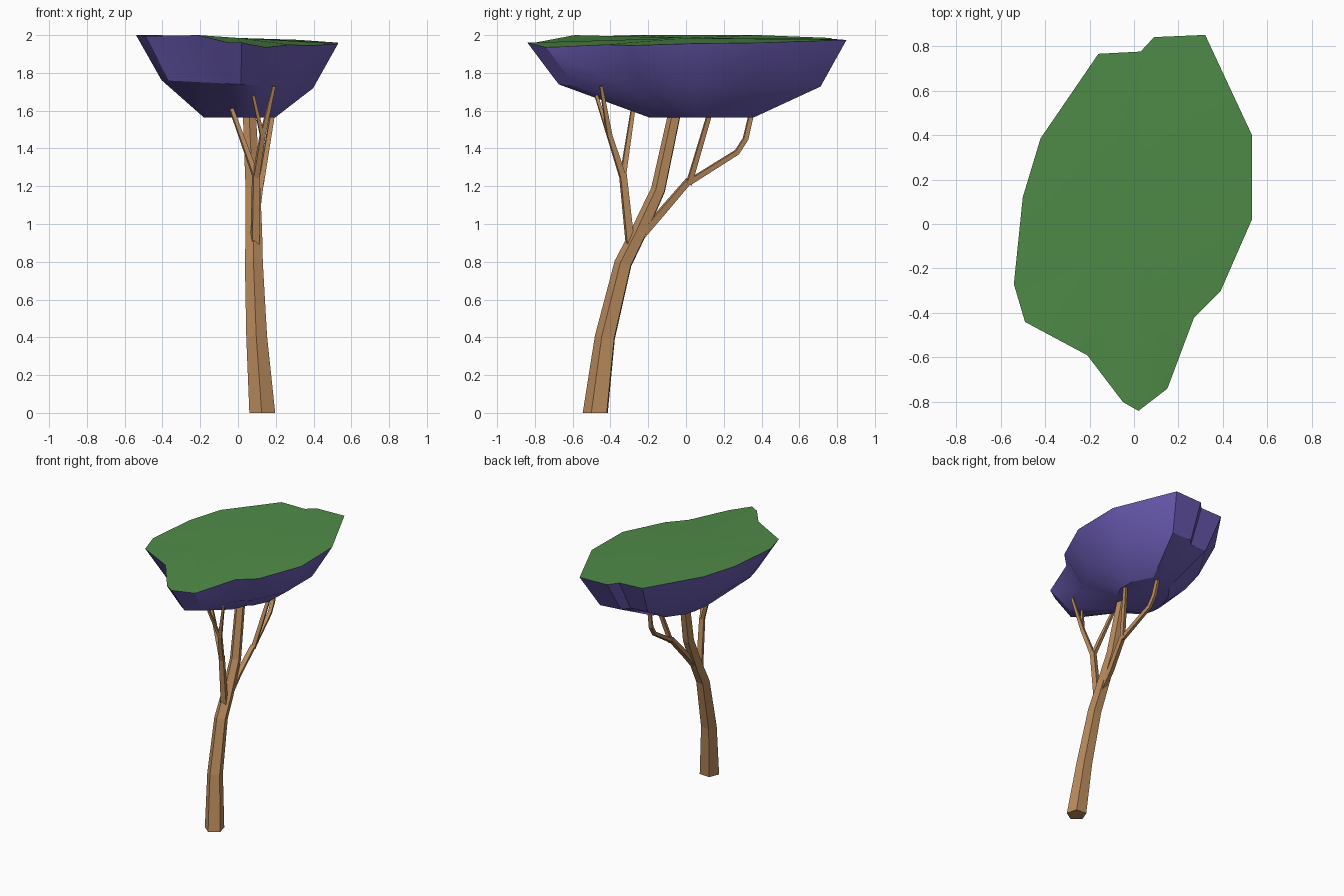
import bpy, bmesh, math
from mathutils import Vector

cube = bpy.data.objects.get("Cube")
if cube:
    bpy.data.objects.remove(cube, do_unlink=True)


def material(name, rgb):
    m = bpy.data.materials.new(name)
    m.use_nodes = True
    m.diffuse_color = (*rgb, 1)
    m.node_tree.nodes["Principled BSDF"].inputs["Base Color"].default_value = (*rgb, 1)
    return m


bark = material("bark brown", (0.49, 0.26, 0.11))
purple = material("canopy purple", (0.16, 0.115, 0.49))
green = material("canopy green", (0.08, 0.26, 0.065))


def finish(name, bm, mats):
    bmesh.ops.recalc_face_normals(bm, faces=bm.faces)
    mesh = bpy.data.meshes.new(name)
    bm.to_mesh(mesh)
    bm.free()
    for m in mats:
        mesh.materials.append(m)
    obj = bpy.data.objects.new(name, mesh)
    bpy.context.collection.objects.link(obj)
    return obj


def bridge(bm, a, b):
    n = len(a)
    for i in range(n):
        j = (i + 1) % n
        bm.faces.new((a[i], a[j], b[j], b[i]))


def limb(name, path, sides=4):
    """Tapered faceted tube along (x, y, z, radius) points."""
    bm = bmesh.new()
    pts = [Vector(p[:3]) for p in path]
    rings = []
    for i, p in enumerate(pts):
        d = (pts[min(i + 1, len(pts) - 1)] - pts[max(i - 1, 0)]).normalized()
        if p.z == 0:
            d = Vector((0, 0, 1))
        v = d.cross(Vector((1, 0, 0))).normalized()
        u = v.cross(d)
        ring = []
        for k in range(sides):
            t = 2 * math.pi * (k + 0.5) / sides + 0.25
            ring.append(bm.verts.new(p + path[i][3] * (u * math.cos(t) + v * math.sin(t))))
        rings.append(ring)
    for a, b in zip(rings, rings[1:]):
        bridge(bm, a, b)
    bm.faces.new(rings[0])
    bm.faces.new(rings[-1])
    return finish(name, bm, [bark])


# Leaning trunk running up into the canopy
limb("trunk", [(0.13, -0.475, 0, 0.072), (0.10, -0.425, 0.4, 0.058),
               (0.085, -0.33, 0.79, 0.05), (0.085, -0.25, 0.95, 0.046),
               (0.08, -0.145, 1.18, 0.041), (0.06, -0.055, 1.6, 0.036)], 5)

# Front branch with its forks
limb("front_branch", [(0.09, -0.295, 0.89, 0.028), (0.095, -0.335, 1.27, 0.024)])
limb("front_inner_fork", [(0.095, -0.335, 1.25, 0.02), (-0.035, -0.28, 1.61, 0.014)])
limb("front_outer_fork", [(0.095, -0.335, 1.25, 0.022), (0.13, -0.405, 1.47, 0.018),
                          (0.19, -0.45, 1.73, 0.011)])
limb("front_twig", [(0.13, -0.405, 1.46, 0.015), (0.08, -0.475, 1.68, 0.011)])

# Back branch with its forks
limb("back_branch", [(0.09, -0.27, 0.9, 0.026), (0.095, -0.14, 1.05, 0.025),
                     (0.12, 0.015, 1.23, 0.022)])
limb("back_straight_fork", [(0.12, 0.015, 1.21, 0.02), (0.185, 0.13, 1.6, 0.016)])
limb("back_bent_fork", [(0.12, 0.015, 1.22, 0.02), (0.085, 0.27, 1.38, 0.018),
                        (0.08, 0.315, 1.45, 0.018), (0.07, 0.35, 1.6, 0.016)])

# Bowl-shaped canopy with a flat top
rim = [(0.02, -0.84, 1.96), (0.15, -0.74, 1.935), (0.27, -0.42, 1.95), (0.39, -0.3, 1.945),
       (0.53, 0.02, 1.955), (0.53, 0.4, 1.96), (0.32, 0.85, 1.975), (0.09, 0.84, 1.975),
       (0.03, 0.775, 1.98), (-0.16, 0.765, 1.985), (-0.42, 0.385, 2), (-0.5, 0.12, 2),
       (-0.54, -0.27, 2), (-0.49, -0.44, 1.995), (-0.21, -0.59, 2), (-0.05, -0.8, 1.96)]
bm = bmesh.new()
top = [bm.verts.new(p) for p in rim]
middle = [bm.verts.new((0.75 * x, 0.82 * y + 0.015, 1.74 - 0.04 * x)) for x, y, z in rim]
bottom = [bm.verts.new((0.355 * x + 0.01, 0.33 * y + 0.08, 1.565)) for x, y, z in rim]
bridge(bm, top, middle)
bridge(bm, middle, bottom)
bm.faces.new(bottom)
centre = bm.verts.new((0, 0, 1.985))
for a, b in zip(top, top[1:] + top[:1]):
    bm.faces.new((a, b, centre)).material_index = 1
canopy = finish("canopy", bm, [purple, green])

bpy.ops.object.select_all(action="DESELECT")
canopy.select_set(True)
bpy.context.view_layer.objects.active = canopy
bpy.ops.object.shade_smooth_by_angle(angle=math.radians(30))
